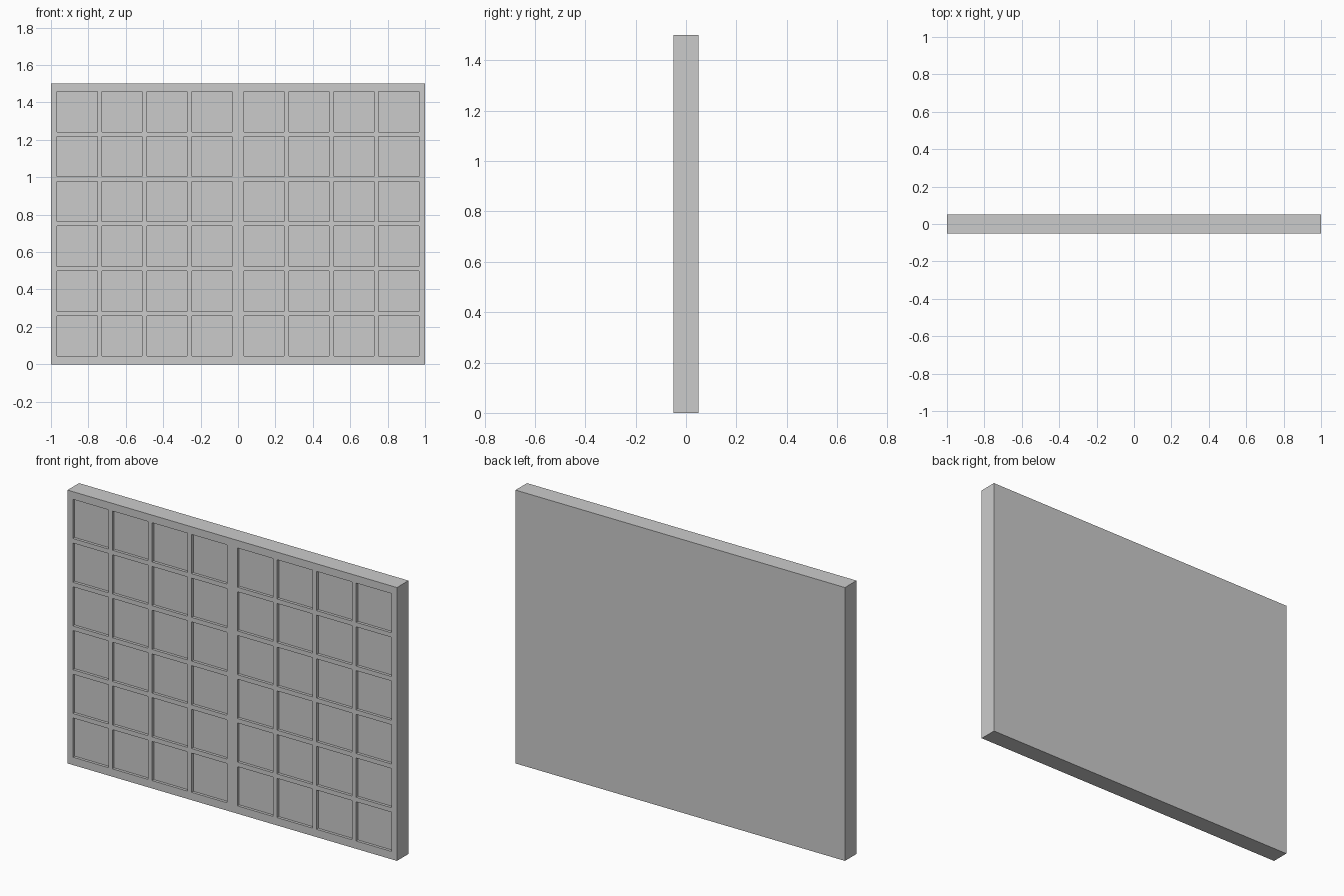
import bpy, bmesh
from mathutils import Matrix, Vector

if "Cube" in bpy.data.objects:
    bpy.data.objects.remove(bpy.data.objects["Cube"])

W, D, H = 2.0, 0.1, 1.5          # panel size
CELL, PITCH, DEPTH = 0.215, 0.24, 0.015

# left edges of the columns (two groups of four) and bottoms of the rows
cols = [start + PITCH * i for start in (-0.967, 0.032) for i in range(4)]
rows = [0.043 + PITCH * i for i in range(6)]

# slab
bm = bmesh.new()
bmesh.ops.create_cube(bm, size=1, matrix=Matrix.Translation((0, 0, H / 2)) @ Matrix.Diagonal((W, D, H, 1)))


def front_faces():
    return [f for f in bm.faces if all(abs(v.co.y + D / 2) < 1e-5 for v in f.verts)]


def slice_front(co, normal):
    faces = front_faces()
    edges = {e for f in faces for e in f.edges}
    verts = {v for f in faces for v in f.verts}
    bmesh.ops.bisect_plane(bm, geom=list(verts) + list(edges) + faces,
                           plane_co=co, plane_no=normal, dist=1e-6)


# cut the front face along the cell borders
for x in cols:
    for edge in (x, x + CELL):
        slice_front((edge, 0, 0), (1, 0, 0))
for z in rows:
    for edge in (z, z + CELL):
        slice_front((0, 0, edge), (0, 0, 1))


def in_cell(f):
    c = f.calc_center_median()
    return any(x < c.x < x + CELL for x in cols) and any(z < c.z < z + CELL for z in rows)


# push the cells in
cells = [f for f in front_faces() if in_cell(f)]
pushed = bmesh.ops.extrude_discrete_faces(bm, faces=cells)["faces"]
for f in pushed:
    bmesh.ops.translate(bm, verts=f.verts[:], vec=Vector((0, DEPTH, 0)))
bmesh.ops.recalc_face_normals(bm, faces=bm.faces[:])

mesh = bpy.data.meshes.new("coffered_panel")
bm.to_mesh(mesh)
bm.free()
bpy.context.collection.objects.link(bpy.data.objects.new("coffered_panel", mesh))
